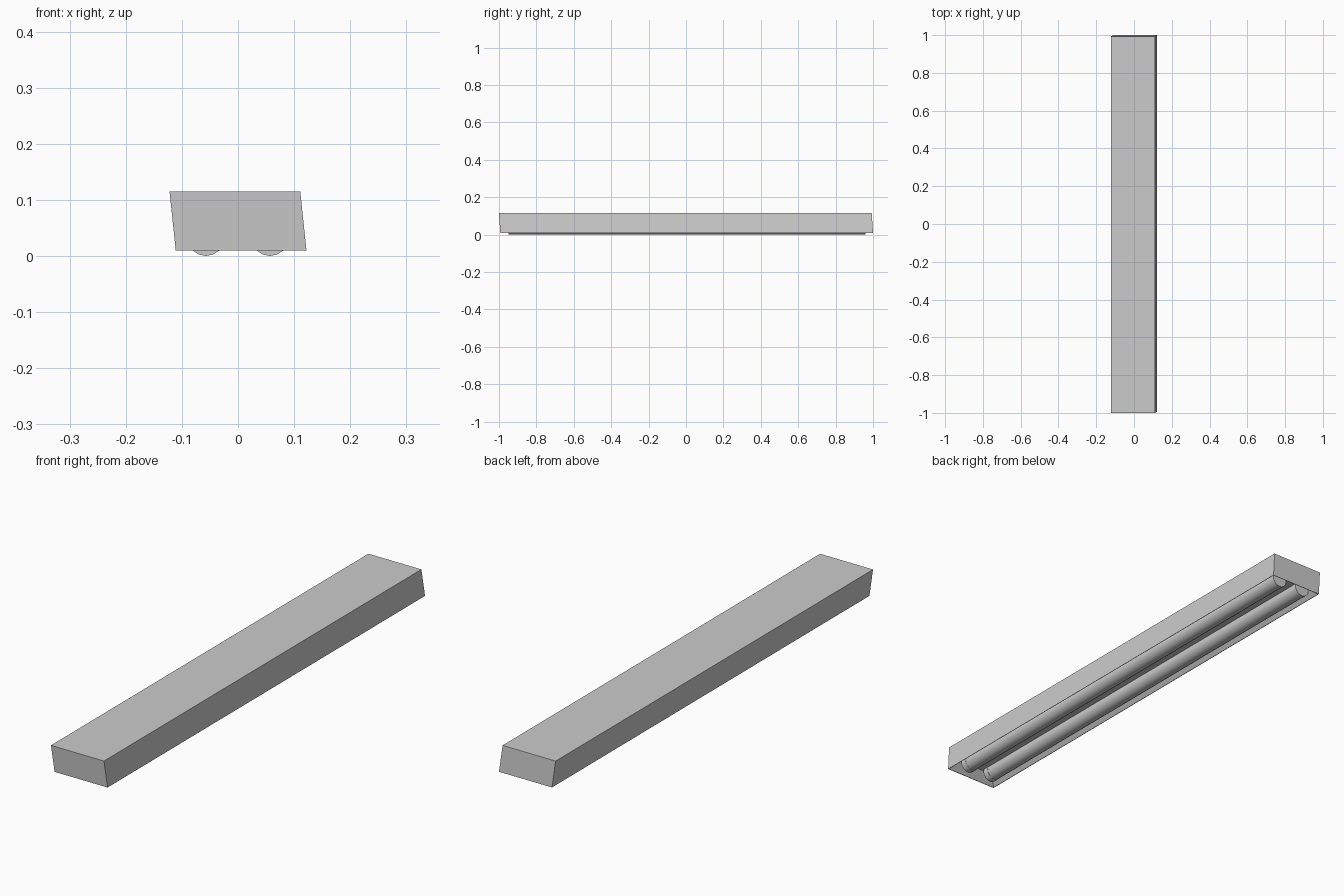
import bpy, bmesh, math
from mathutils import Matrix

if "Cube" in bpy.data.objects:
    bpy.data.objects.remove(bpy.data.objects["Cube"])

HX, HY = 0.1165, 0.9965        # half width and half length of the housing
Z0, Z1 = 0.010, 0.115          # bottom rim and top


def to_object(bm, name):
    bmesh.ops.recalc_face_normals(bm, faces=bm.faces)
    mesh = bpy.data.meshes.new(name)
    bm.to_mesh(mesh)
    bm.free()
    ob = bpy.data.objects.new(name, mesh)
    bpy.context.collection.objects.link(ob)
    return ob


# Housing: slightly leaning box with a sloped reflector recess underneath
bm = bmesh.new()
bmesh.ops.create_cube(bm, size=1.0)
bmesh.ops.scale(bm, vec=(2 * HX, 2 * HY, Z1 - Z0), verts=bm.verts)
bottom = min(bm.faces, key=lambda f: f.calc_center_median().z)
bmesh.ops.inset_region(bm, faces=[bottom], thickness=0.003)
bmesh.ops.inset_region(bm, faces=[bottom], thickness=0.045)
bmesh.ops.translate(bm, vec=(0, 0, 0.035), verts=bottom.verts)
for v in bm.verts:
    v.co.x -= 0.105 * v.co.z
    v.co.y -= 0.067 * v.co.z
    v.co.z += (Z0 + Z1) / 2
to_object(bm, "housing")


def cylinder(name, x, y0, y1, radius):
    bm = bmesh.new()
    place = (Matrix.Translation((x, (y0 + y1) / 2, 0.033))
             @ Matrix.Rotation(math.pi / 2, 4, 'X'))
    bmesh.ops.create_cone(bm, cap_ends=True, segments=16, radius1=radius,
                          radius2=radius, depth=y1 - y0, matrix=place)
    ob = to_object(bm, name)
    bpy.ops.object.select_all(action='DESELECT')
    ob.select_set(True)
    bpy.context.view_layer.objects.active = ob
    bpy.ops.object.shade_smooth_by_angle(angle=math.radians(40))


# Two lamp tubes with an end cap at each end
for side, x in (("left", -0.057), ("right", 0.057)):
    cylinder(side + "_tube", x, -0.925, 0.935, 0.032)
    cylinder(side + "_front_cap", x, -0.95, -0.925, 0.033)
    cylinder(side + "_back_cap", x, 0.935, 0.96, 0.033)
